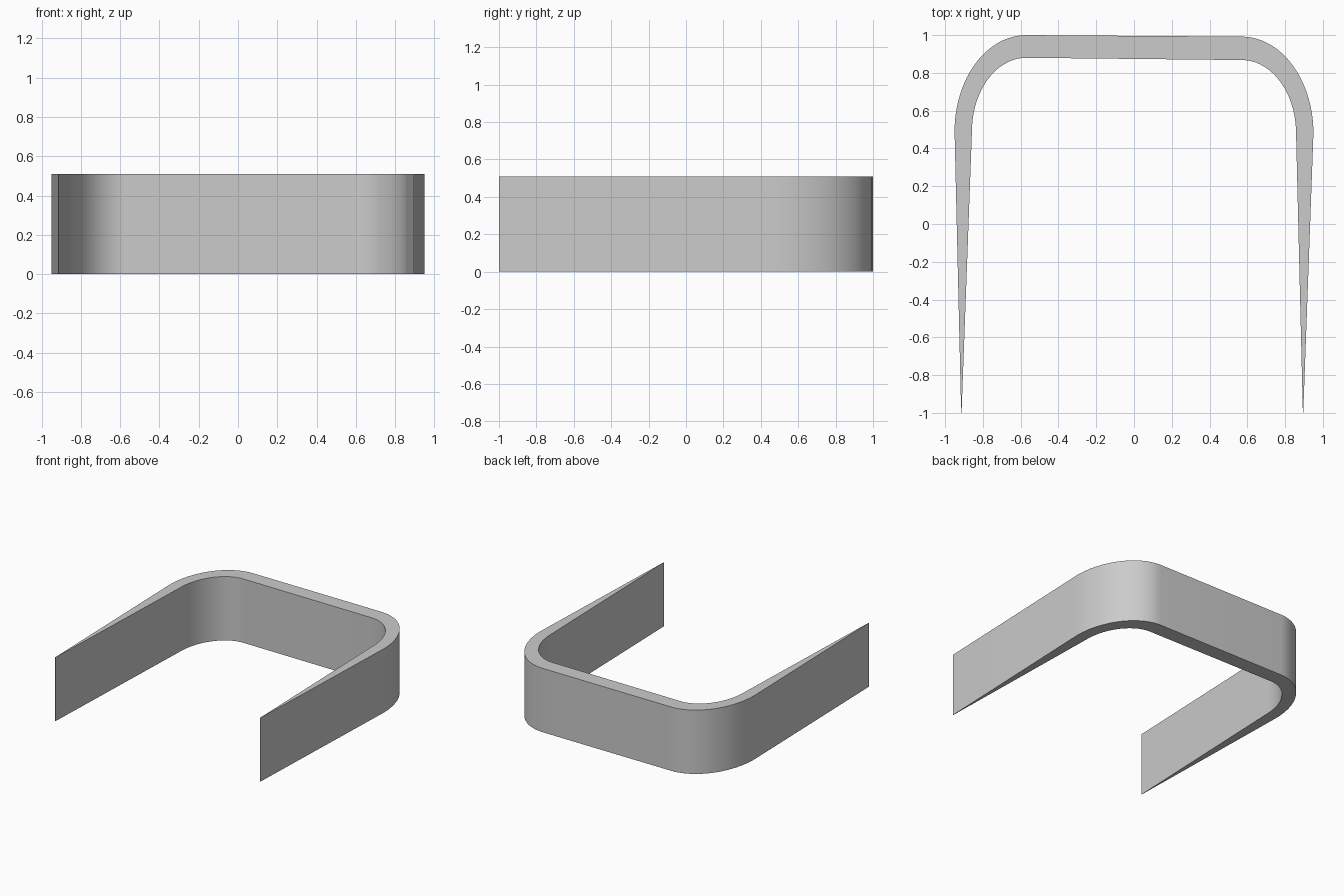
import bpy, bmesh
from math import sin, cos, pi

if "Cube" in bpy.data.objects:
    bpy.data.objects.remove(bpy.data.objects["Cube"])

HEIGHT, STEPS = 0.51, 24


def corner(cx, cy, rx, ry, start, end):
    """Points along an elliptical quarter turn."""
    return [(cx + rx * cos(start + (end - start) * i / STEPS),
             cy + ry * sin(start + (end - start) * i / STEPS))
            for i in range(STEPS + 1)]


def rail(rx, left_ry, right_ry, gap):
    """One side of the band, from left tip round the back to right tip."""
    return ([(-0.914 - gap, -1.0)]
            + corner(-0.57, 0.49, rx, left_ry, pi, pi / 2)
            + corner(0.57, 0.48, rx, right_ry, pi / 2, 0)
            + [(0.895 + gap, -1.0)])


# Outer and inner outlines, converging to thin tips at the front
outer = rail(0.38, 0.51, 0.512, 0.001)
inner = rail(0.288, 0.39, 0.388, -0.001)

# Curved band: a strip of quads between the outlines, pulled up to height
bm = bmesh.new()
o = [bm.verts.new((x, y, 0)) for x, y in outer]
n = [bm.verts.new((x, y, 0)) for x, y in inner]
for i in range(len(o) - 1):
    bm.faces.new((o[i], o[i + 1], n[i + 1], n[i]))
result = bmesh.ops.extrude_face_region(bm, geom=bm.faces[:], use_keep_orig=True)
top = [g for g in result["geom"] if isinstance(g, bmesh.types.BMVert)]
bmesh.ops.translate(bm, verts=top, vec=(0, 0, HEIGHT))
bmesh.ops.recalc_face_normals(bm, faces=bm.faces[:])

mesh = bpy.data.meshes.new("curved_band")
bm.to_mesh(mesh)
bm.free()
band = bpy.data.objects.new("curved_band", mesh)
bpy.context.collection.objects.link(band)

# Smooth corners with crisp rims
bpy.context.view_layer.objects.active = band
band.select_set(True)
bpy.ops.object.shade_smooth_by_angle(angle=pi / 6)
